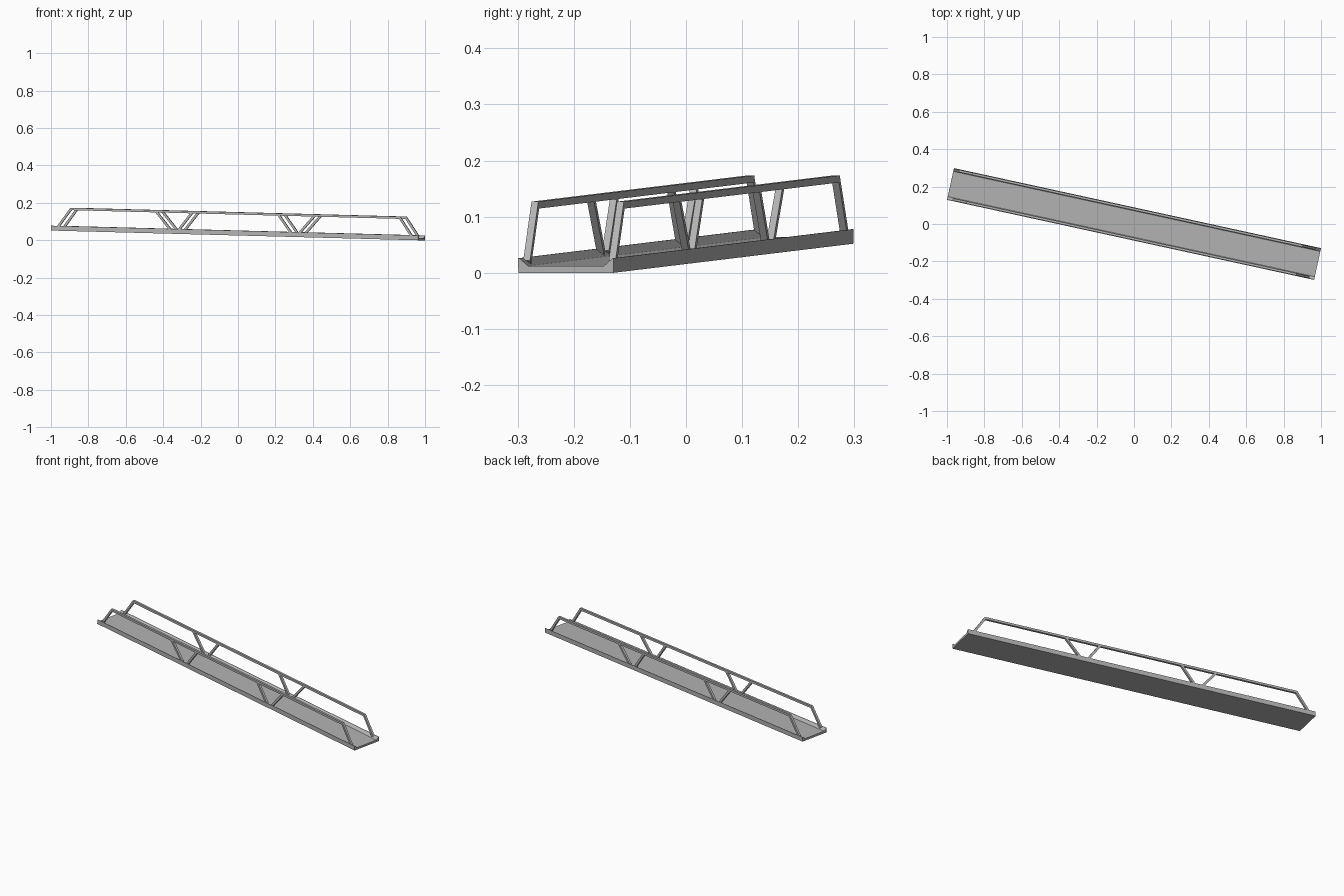
import bpy, bmesh, math
from mathutils import Vector, Matrix

cube = bpy.data.objects.get("Cube")
if cube:
    bpy.data.objects.remove(cube, do_unlink=True)

LENGTH, WIDTH = 2.009, 0.174
HALF_L, HALF_W = LENGTH / 2, WIDTH / 2
TUBE = 0.0125
FOOT_Z, RAIL_Z = 0.018, 0.118

# The whole bridge is turned and slopes down to its right-hand end
PLACE = (Matrix.Translation((0, 0, 0.026))
         @ Matrix.Rotation(math.radians(-12.3), 4, 'Z')
         @ Matrix.Rotation(math.radians(1.48), 4, 'Y'))

grey = bpy.data.materials.new("plain grey")
grey.use_nodes = True
colour = (0.45, 0.45, 0.45, 1)
grey.diffuse_color = colour
bsdf = grey.node_tree.nodes["Principled BSDF"]
bsdf.inputs["Base Color"].default_value = colour
bsdf.inputs["Roughness"].default_value = 0.8


def loft(name, rings):
    """Join matching rings of points into a closed solid."""
    bm = bmesh.new()
    loops = [[bm.verts.new(p) for p in ring] for ring in rings]
    for a, b in zip(loops, loops[1:]):
        for i in range(len(a)):
            j = (i + 1) % len(a)
            bm.faces.new((a[i], a[j], b[j], b[i]))
    bm.faces.new(loops[0])
    bm.faces.new(loops[-1])
    bmesh.ops.recalc_face_normals(bm, faces=bm.faces)
    mesh = bpy.data.meshes.new(name)
    bm.to_mesh(mesh)
    bm.free()
    mesh.materials.append(grey)
    obj = bpy.data.objects.new(name, mesh)
    obj.matrix_world = PLACE
    bpy.context.collection.objects.link(obj)


def square_tube(name, path, y):
    """Mitred square tube along (x, z) points at a given y."""
    pts = [Vector(p) for p in path]
    dirs = [(b - a).normalized() for a, b in zip(pts, pts[1:])]
    h = TUBE / 2
    rings = []
    for i, p in enumerate(pts):
        before, after = dirs[max(i - 1, 0)], dirs[min(i, len(dirs) - 1)]
        n = Vector((-before.y - after.y, before.x + after.x)).normalized()
        n *= h / n.dot(Vector((-after.y, after.x)))
        lo, hi = p - n, p + n
        rings.append([(lo.x, y - h, lo.y), (hi.x, y - h, hi.y),
                      (hi.x, y + h, hi.y), (lo.x, y + h, lo.y)])
    loft(name, rings)


# Deck: shallow channel with raised, sloping curbs
half = [(HALF_W, 0), (HALF_W, 0.026), (HALF_W - 0.002, 0.026), (HALF_W - 0.018, 0.012)]
profile = half + [(-y, z) for y, z in reversed(half)]
loft("deck", [[(x, y, z) for y, z in profile] for x in (-HALF_L, HALF_L)])

# Handrails with bent end posts, and paired slanted struts
for side, sy in (("right", -1), ("left", 1)):
    y = sy * (HALF_W - 0.009)
    square_tube(side + "_handrail",
                [(-0.97, FOOT_Z), (-0.9, RAIL_Z), (0.9, RAIL_Z), (0.97, FOOT_Z)], y)
    for end, sx in (("far", -1), ("near", 1)):
        for part, foot, top in (("inner", 0.31, 0.235), ("outer", 0.35, 0.435)):
            square_tube(f"{side}_{end}_{part}_strut",
                        [(sx * foot, FOOT_Z), (sx * top, RAIL_Z)], y)
